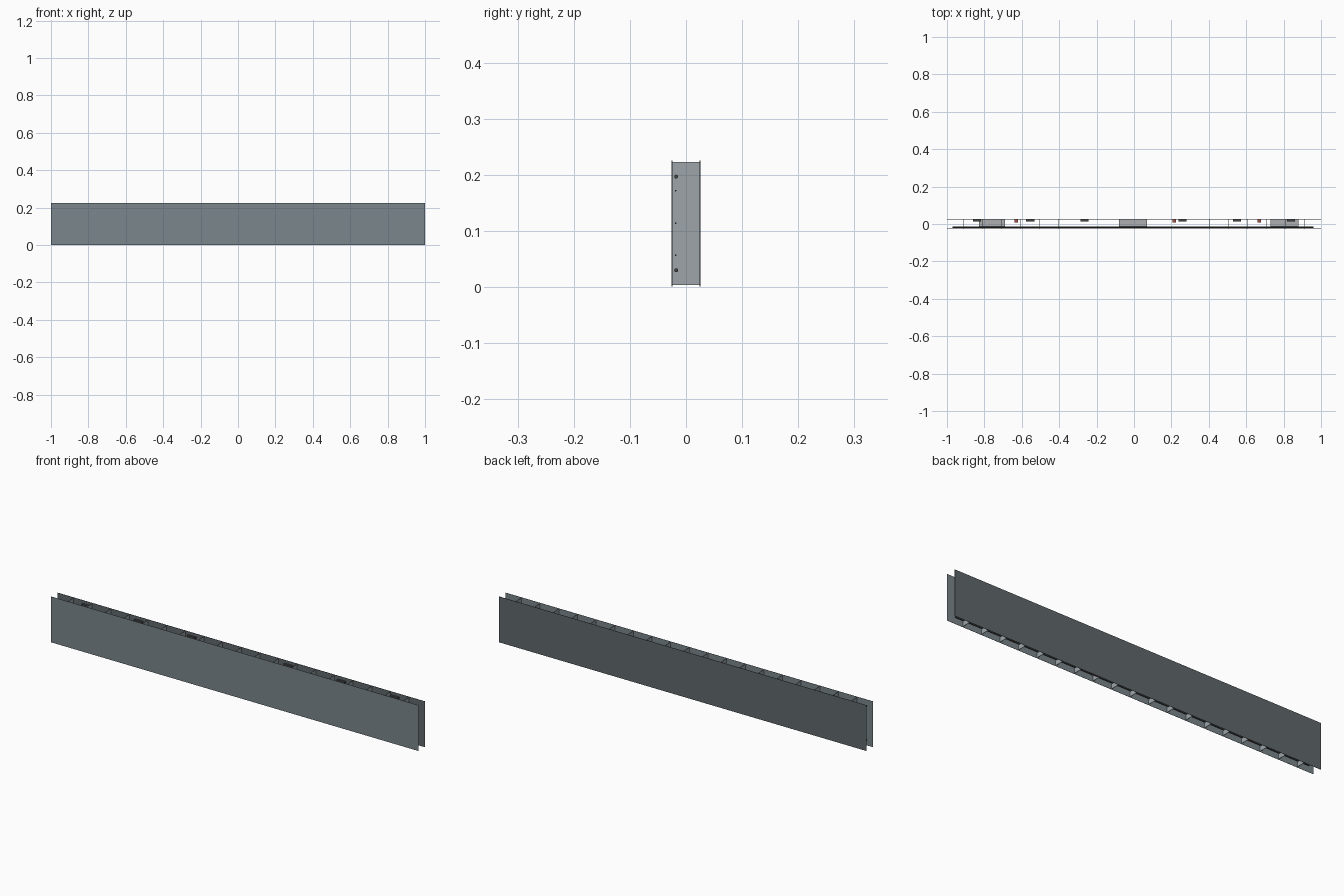
import bpy, math

if "Cube" in bpy.data.objects:
    bpy.data.objects.remove(bpy.data.objects["Cube"])


def material(name, color):
    m = bpy.data.materials.new(name)
    m.diffuse_color = (*color, 1)
    m.use_nodes = True
    m.node_tree.nodes["Principled BSDF"].inputs["Base Color"].default_value = m.diffuse_color
    return m


def box(name, x, y, z, mat):
    """Box spanning the given (min, max) ranges."""
    bpy.ops.mesh.primitive_cube_add(size=1, location=[sum(r) / 2 for r in (x, y, z)])
    o = bpy.context.object
    o.name = name
    o.scale = [r[1] - r[0] for r in (x, y, z)]
    bpy.ops.object.transform_apply(location=False, rotation=False, scale=True)
    o.data.materials.append(mat)
    return o


def rod(name, y, z, r, x0, x1, mat, sides=12):
    bpy.ops.mesh.primitive_cylinder_add(vertices=sides, radius=r, depth=x1 - x0,
                                        location=((x0 + x1) / 2, y, z),
                                        rotation=(0, math.pi / 2, 0))
    o = bpy.context.object
    o.name = name
    o.data.materials.append(mat)
    bpy.ops.object.shade_smooth_by_angle()


front_slate = material("front_slate", (0.195, 0.24, 0.262))
back_slate = material("back_slate", (0.115, 0.14, 0.15))
rib_grey = material("rib_grey", (0.34, 0.375, 0.395))
block_grey = material("block_grey", (0.42, 0.43, 0.44))
dark = material("dark", (0.06, 0.06, 0.06))
red = material("red", (0.4, 0.09, 0.07))

# outer skins
box("front_panel", (-1, 1), (-0.0255, -0.0245), (0.001, 0.226), front_slate)
box("back_panel", (-1, 1), (0.024, 0.0255), (0.001, 0.226), back_slate)

# cross ribs joining the skins
for i in range(-9, 10):
    x = i * 0.1015
    box("rib", (x - 0.001, x + 0.001), (-0.0245, 0.024), (0.004, 0.223), rib_grey)

# long round pipes and thin wires behind the front skin
for z in (0.03, 0.197):
    rod("pipe", -0.0175, z, 0.0035, -0.97, 0.96, dark)
for z in (0.057, 0.114, 0.172):
    rod("wire", -0.0185, z, 0.0015, -0.97, 0.96, dark, 8)

# core blocks
for x0, x1 in ((-0.83, -0.69), (-0.08, 0.07), (0.73, 0.88)):
    box("core_block", (x0, x1), (-0.021, 0.024), (0.06, 0.168), block_grey)

# upper clips on the back skin
for x in (-0.84, -0.555, -0.265, 0.26, 0.55, 0.84):
    box("clip", (x - 0.022, x + 0.022), (0.013, 0.024), (0.203, 0.211), dark)

# small lower tabs
for x in (-0.63, 0.215, 0.67):
    box("lower_tab", (x - 0.01, x + 0.01), (0.008, 0.024), (0.008, 0.013), red)
